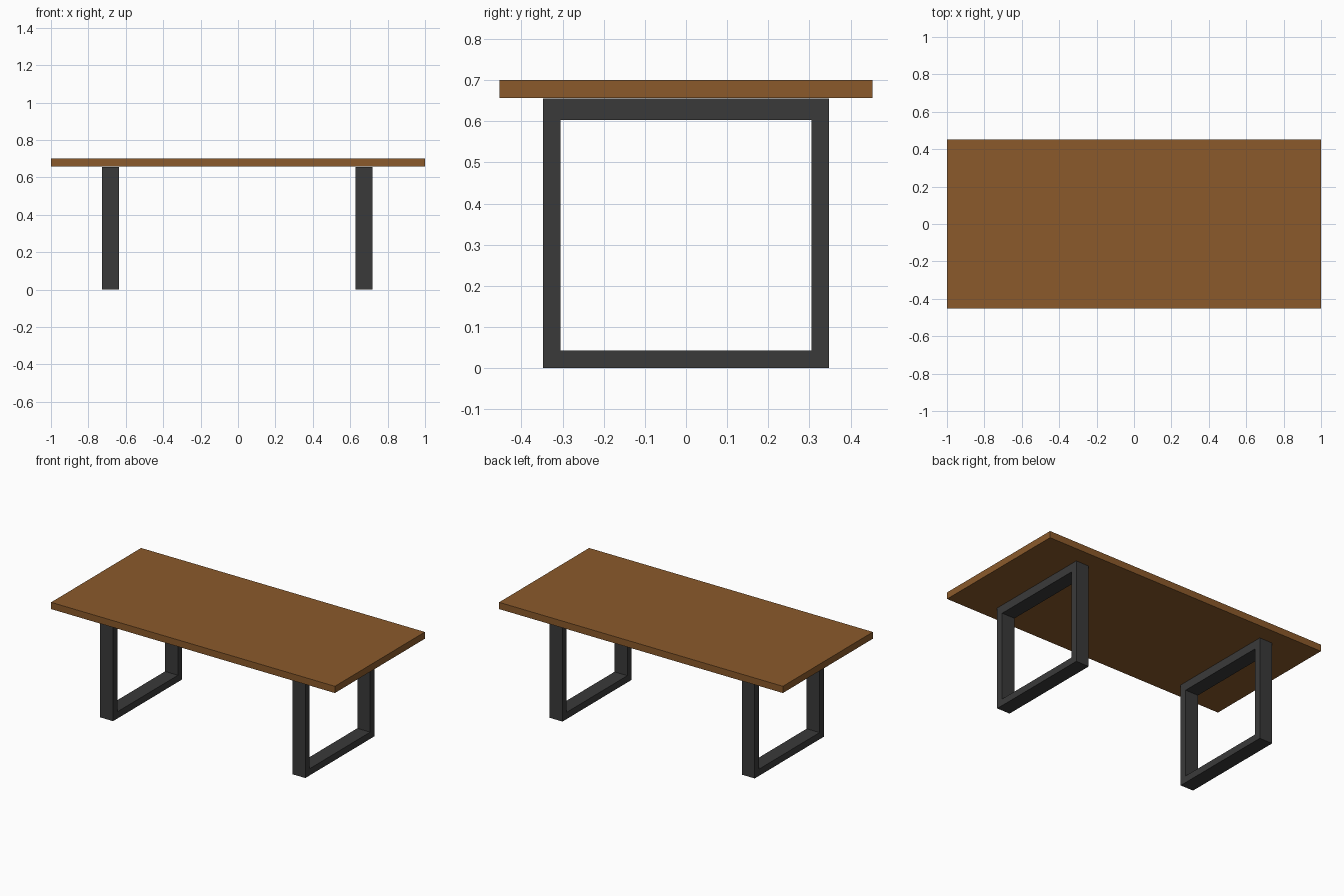
import bpy, bmesh

if "Cube" in bpy.data.objects:
    bpy.data.objects.remove(bpy.data.objects["Cube"])


def material(name, rgb):
    m = bpy.data.materials.new(name)
    m.diffuse_color = (*rgb, 1)
    m.use_nodes = True
    m.node_tree.nodes["Principled BSDF"].inputs["Base Color"].default_value = m.diffuse_color
    return m


wood = material("brown wood", (0.258, 0.102, 0.024))
metal = material("dark metal", (0.042, 0.042, 0.042))


def add_object(name, bm, mat):
    bmesh.ops.recalc_face_normals(bm, faces=bm.faces)
    mesh = bpy.data.meshes.new(name)
    bm.to_mesh(mesh)
    bm.free()
    mesh.materials.append(mat)
    obj = bpy.data.objects.new(name, mesh)
    bpy.context.collection.objects.link(obj)


def box(name, x, y, z, mat):
    bm = bmesh.new()
    bmesh.ops.create_cube(bm, size=1)
    for v in bm.verts:
        v.co = [r[0] if c < 0 else r[1] for c, r in zip(v.co, (x, y, z))]
    add_object(name, bm, mat)


def rect_frame(name, x0, x1, outer, inner, mat):
    """Rectangular ring in the yz plane, extruded along x."""
    bm = bmesh.new()

    def ring(r):
        y, z0, z1 = r
        return [bm.verts.new((x0, a, b))
                for a, b in ((-y, z0), (y, z0), (y, z1), (-y, z1))]

    o, i = ring(outer), ring(inner)
    faces = [bm.faces.new((o[k], o[(k + 1) % 4], i[(k + 1) % 4], i[k]))
             for k in range(4)]
    ext = bmesh.ops.extrude_face_region(bm, geom=faces, use_keep_orig=True)
    verts = [g for g in ext["geom"] if isinstance(g, bmesh.types.BMVert)]
    bmesh.ops.translate(bm, verts=verts, vec=(x1 - x0, 0, 0))
    add_object(name, bm, mat)


# Table top slab
box("table_top", (-1, 1), (-0.453, 0.453), (0.657, 0.70), wood)

# Two closed-loop leg frames
for name, x0 in (("left_leg_frame", -0.728), ("right_leg_frame", 0.627)):
    rect_frame(name, x0, x0 + 0.091, (0.348, 0, 0.656), (0.305, 0.043, 0.603), metal)
